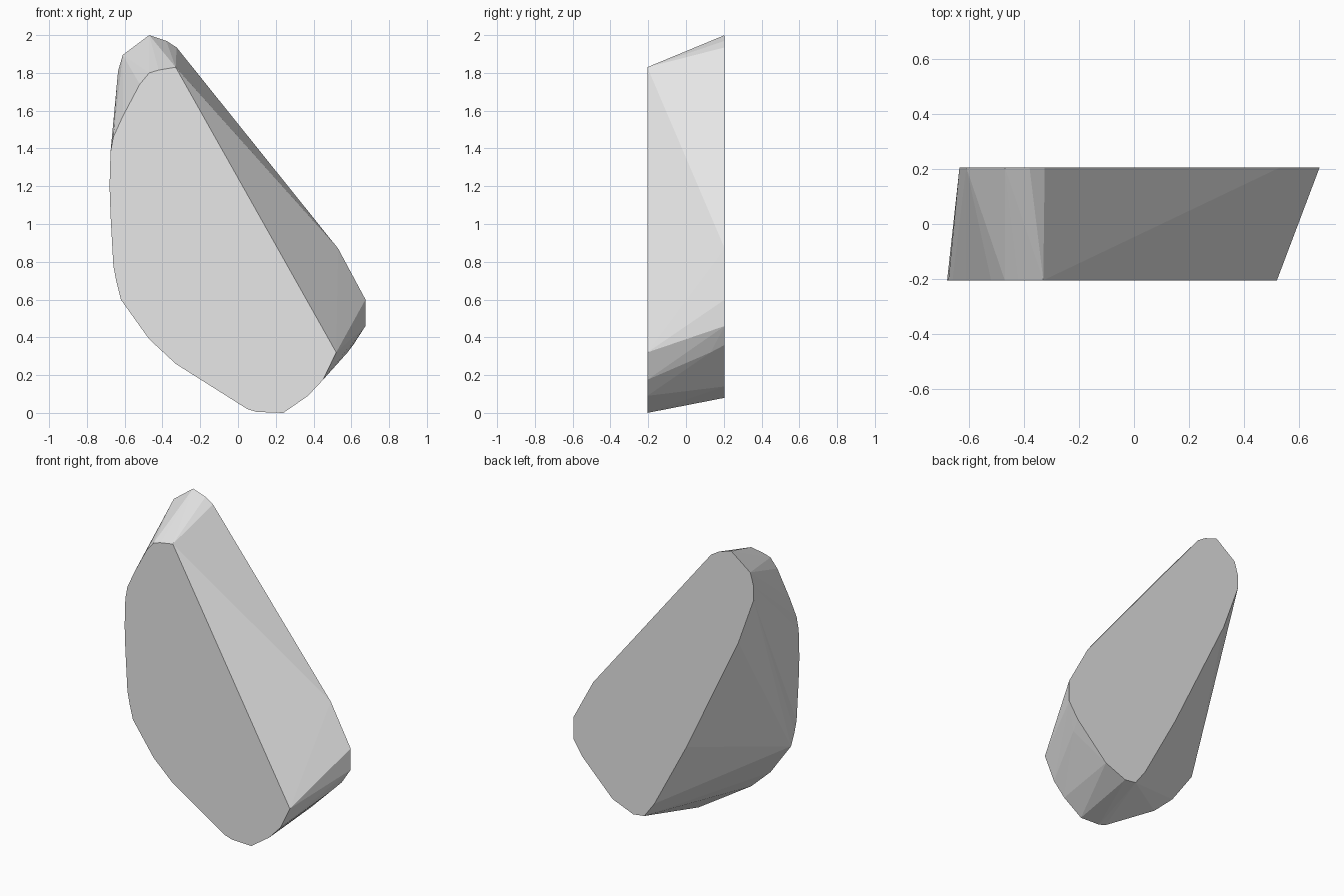
import bpy
import bmesh
import math

if "Cube" in bpy.data.objects:
    bpy.data.objects.remove(bpy.data.objects["Cube"])

HALF = 0.205  # half the thickness of the slab

# Outline of the front facet (x, z)
front = [(-0.33, 1.83), (-0.42, 1.815), (-0.47, 1.80), (-0.52, 1.74), (-0.61, 1.57),
         (-0.66, 1.46), (-0.675, 1.38), (-0.68, 1.20), (-0.675, 1.05), (-0.66, 0.78),
         (-0.645, 0.70), (-0.62, 0.60), (-0.47, 0.39), (-0.33, 0.26), (0.05, 0.02),
         (0.10, 0.005), (0.24, 0.0), (0.37, 0.09), (0.45, 0.175), (0.52, 0.32)]

# Outline of the back facet (x, z)
back = [(-0.325, 1.935), (-0.38, 1.97), (-0.47, 2.0), (-0.61, 1.895), (-0.635, 1.81),
        (-0.635, 1.72), (-0.525, 1.414), (-0.147, 0.625), (0.086, 0.19), (0.16, 0.09),
        (0.24, 0.08), (0.39, 0.14), (0.61, 0.36), (0.675, 0.46), (0.675, 0.60),
        (0.53, 0.87)]

# Stone body: hull wrapped around both facets and one chipped corner
bm = bmesh.new()
for x, z in front:
    bm.verts.new((x, -HALF, z))
for x, z in back:
    bm.verts.new((x, HALF, z))
bm.verts.new((0.58, 0.13, 0.32))
hull = bmesh.ops.convex_hull(bm, input=bm.verts[:])
loose = {g for g in hull["geom_interior"] + hull["geom_unused"]
         if isinstance(g, bmesh.types.BMVert)}
bmesh.ops.delete(bm, geom=list(loose), context='VERTS')

# Merge the flat front and back into single faces
bmesh.ops.dissolve_limit(bm, angle_limit=math.radians(0.5),
                         verts=bm.verts[:], edges=bm.edges[:])
bmesh.ops.recalc_face_normals(bm, faces=bm.faces[:])

mesh = bpy.data.meshes.new("stone_slab")
bm.to_mesh(mesh)
bm.free()

# Plain grey stone
grey = bpy.data.materials.new("stone grey")
grey.diffuse_color = (0.8, 0.8, 0.8, 1.0)
grey.use_nodes = True
grey.node_tree.nodes["Principled BSDF"].inputs["Base Color"].default_value = grey.diffuse_color
mesh.materials.append(grey)

slab = bpy.data.objects.new("stone_slab", mesh)
bpy.context.collection.objects.link(slab)
